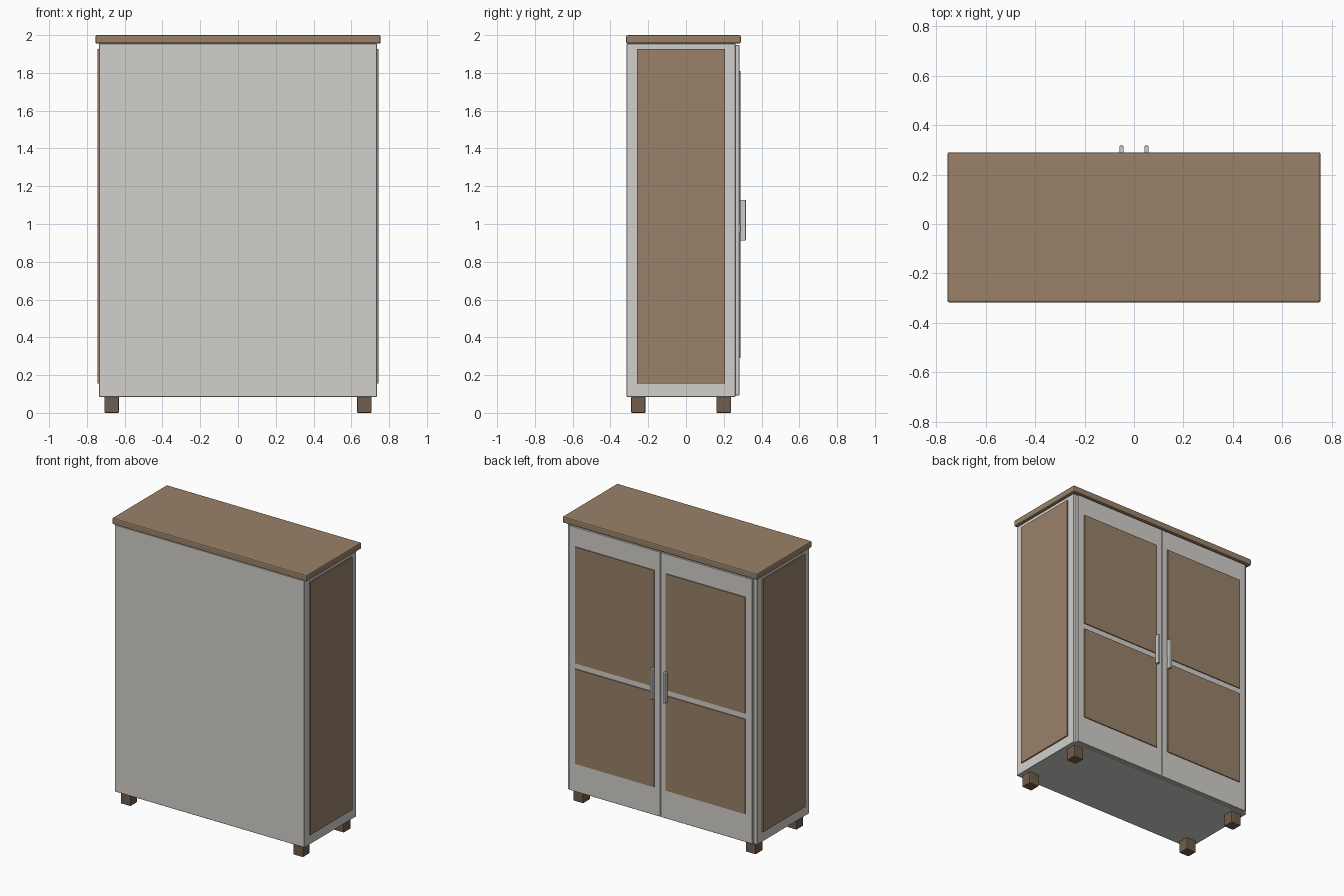
import bpy
import bmesh

if "Cube" in bpy.data.objects:
    bpy.data.objects.remove(bpy.data.objects["Cube"])


def material(name, rgb):
    m = bpy.data.materials.new(name)
    m.diffuse_color = (*rgb, 1)
    m.use_nodes = True
    m.node_tree.nodes["Principled BSDF"].inputs["Base Color"].default_value = m.diffuse_color
    return m


WOOD = material("wood", (0.32, 0.22, 0.14))
DARK = material("dark_wood", (0.17, 0.11, 0.07))
PAINT = material("paint", (0.64, 0.63, 0.60))


def box(name, x, y, z, mat=None, bevel=0.0, segments=1):
    """Box from (min, max) ranges, with optional softened edges."""
    bm = bmesh.new()
    bmesh.ops.create_cube(bm, size=1)
    for v in bm.verts:
        v.co = [(r[0] + r[1]) / 2 + c * (r[1] - r[0])
                for r, c in zip((x, y, z), v.co)]
    me = bpy.data.meshes.new(name)
    bm.to_mesh(me)
    bm.free()
    ob = bpy.data.objects.new(name, me)
    bpy.context.collection.objects.link(ob)
    if mat:
        me.materials.append(mat)
    if bevel:
        mod = ob.modifiers.new("bevel", 'BEVEL')
        mod.width = bevel
        mod.segments = segments
    return ob


def pair(name, x, y, z, mat=None, bevel=0.0, segments=1):
    """Left and right copies mirrored across x = 0."""
    box("right_" + name, x, y, z, mat, bevel, segments)
    box("left_" + name, (-x[1], -x[0]), y, z, mat, bevel, segments)


# Carcass and top board
box("carcass", (-0.735, 0.735), (-0.314, 0.262), (0.085, 1.955), PAINT, 0.002)
box("top_board", (-0.755, 0.755), (-0.317, 0.29), (1.955, 2.0), WOOD, 0.008, 2)

# Side panels
pair("side_panel", (0.73, 0.744), (-0.26, 0.206), (0.155, 1.927), WOOD)

# Doors with upper and lower panels and bar handles
pair("door", (0.002, 0.712), (0.255, 0.282), (0.092, 1.947), PAINT, 0.002)
pair("door_upper_panel", (0.045, 0.66), (0.275, 0.289), (0.995, 1.81), WOOD)
pair("door_lower_panel", (0.045, 0.66), (0.275, 0.289), (0.29, 0.955), WOOD)
pair("handle", (0.042, 0.059), (0.287, 0.317), (0.913, 1.128), None, 0.003, 2)

# Feet
for label, y in (("front", (-0.291, -0.214)), ("back", (0.161, 0.239))):
    pair(label + "_foot", (0.63, 0.708), y, (0, 0.086), DARK, 0.006, 2)
